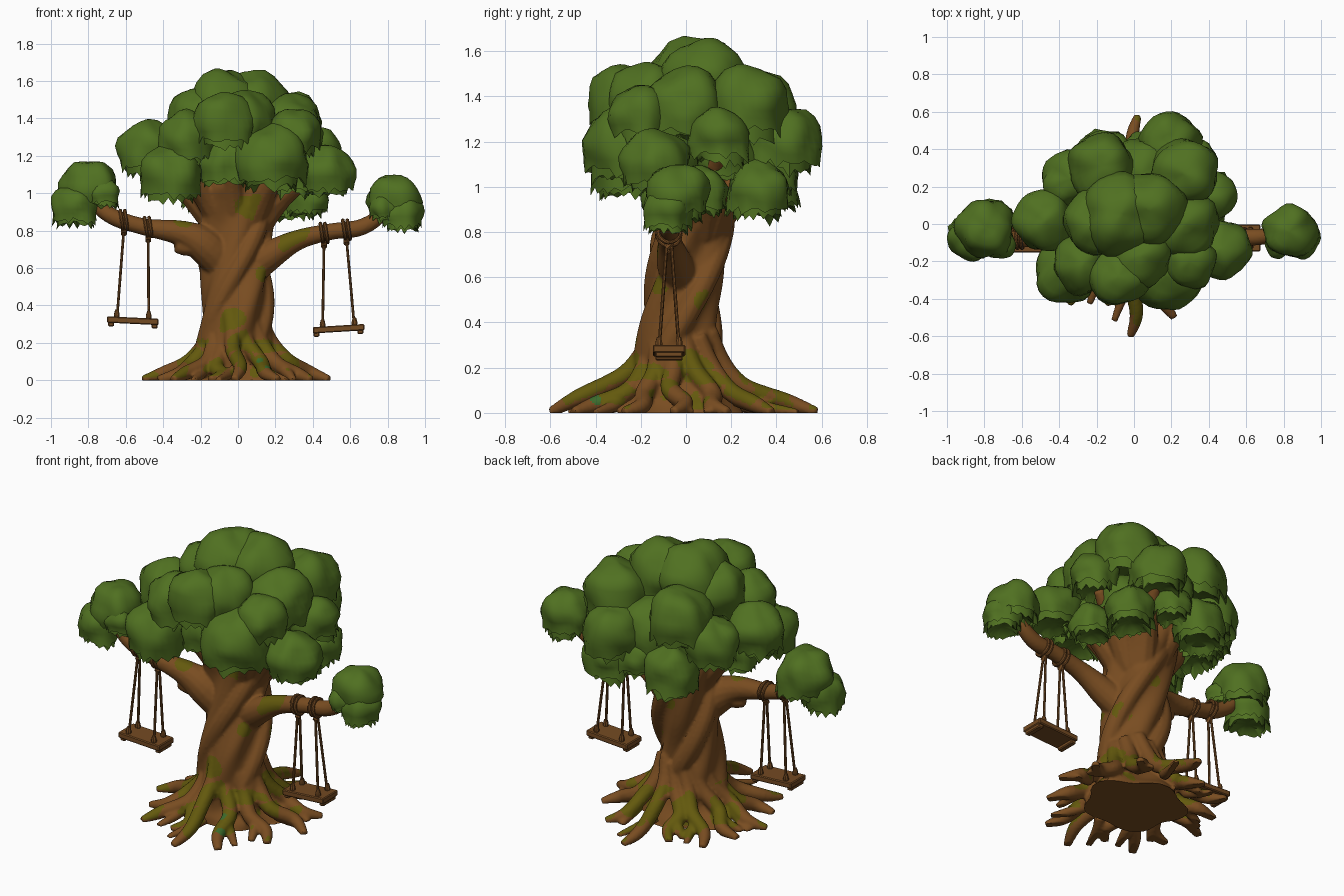
import bpy, bmesh, math, random
from math import sin, cos, pi, radians
from mathutils import Vector, noise

random.seed(4)
cube = bpy.data.objects.get("Cube")
if cube:
    bpy.data.objects.remove(cube)


def material(name, rgb):
    m = bpy.data.materials.new(name)
    m.use_nodes = True
    m.diffuse_color = (*rgb, 1)
    m.node_tree.nodes["Principled BSDF"].inputs["Base Color"].default_value = (*rgb, 1)
    return m


LEAF = material("leaf green", (0.08, 0.163, 0.015))
BARK = material("bark brown", (0.19, 0.073, 0.015))
MOSS = material("moss olive", (0.125, 0.1, 0.004))
SPROUT = material("sprout green", (0.045, 0.15, 0.025))
WOOD = material("swing wood", (0.175, 0.069, 0.016))


def finish(name, bm, mat, angle=40):
    bmesh.ops.recalc_face_normals(bm, faces=bm.faces)
    me = bpy.data.meshes.new(name)
    bm.to_mesh(me)
    bm.free()
    ob = bpy.data.objects.new(name, me)
    bpy.context.collection.objects.link(ob)
    me.materials.append(mat)
    bpy.ops.object.select_all(action="DESELECT")
    ob.select_set(True)
    bpy.context.view_layer.objects.active = ob
    if angle:
        bpy.ops.object.shade_smooth_by_angle(angle=radians(angle))
    return ob


def skin(bm, rings):
    """Bridge closed rings of points and cap both ends."""
    vs = [[bm.verts.new(p) for p in r] for r in rings]
    n = len(vs[0])
    for a, b in zip(vs, vs[1:]):
        for i in range(n):
            j = (i + 1) % n
            bm.faces.new((a[i], a[j], b[j], b[i]))
    bm.faces.new(vs[0][::-1])
    bm.faces.new(vs[-1])


def spline(pts, steps):
    """Catmull-Rom through points of any dimension."""
    p = [pts[0]] + list(pts) + [pts[-1]]
    out = []
    for k in range(1, len(p) - 2):
        for s in range(steps):
            t = s / steps
            out.append([0.5 * (2 * b + (c - a) * t + (2 * a - 5 * b + 4 * c - d) * t * t
                               + (3 * b - a - 3 * c + d) * t ** 3)
                        for a, b, c, d in zip(*p[k - 1:k + 3])])
    return out + [list(pts[-1])]


def tube(bm, pts, sides=10, steps=5):
    """Tapered tube; each point is x, y, z, radius."""
    path = spline(pts, steps)
    rings = []
    for i, q in enumerate(path):
        a, b = path[max(i - 1, 0)], path[min(i + 1, len(path) - 1)]
        d = (Vector(b[:3]) - Vector(a[:3])).normalized()
        u = d.cross(Vector((0.3, 1, 0.2))).normalized()
        v = d.cross(u)
        rings.append([Vector(q[:3]) + q[3] * (u * cos(2 * pi * k / sides) + v * sin(2 * pi * k / sides))
                      for k in range(sides)])
    skin(bm, rings)


# Trunk: twisted, ridged column (z, radius, centre y)
bm = bmesh.new()
column = [(-0.03, 0.26, -0.01), (0.03, 0.24, -0.02), (0.1, 0.2, -0.03), (0.25, 0.172, -0.04), (0.42, 0.157, -0.035),
          (0.6, 0.155, 0), (0.8, 0.16, 0.03), (0.95, 0.18, 0.04), (1.06, 0.19, 0.04), (1.2, 0.12, 0.04)]
rings = []
for z, r, cy in spline(column, 6):
    ring = []
    for k in range(60):
        t = 2 * pi * k / 60
        f = 1 + 0.09 * sin(5 * (t - 2.6 * z)) + 0.04 * sin(3 * (t - 2 * z) + 1)
        ring.append((1.12 * r * f * cos(t) - 0.012, cy + r * f * sin(t), z))
    rings.append(ring)
skin(bm, rings)

# Bark ropes winding round the trunk
for start in (195, 320, 80):
    pts = []
    for i in range(7):
        z, a = 0.22 + i * 0.12, radians(start + i * 25)
        pts.append((0.155 * cos(a) - 0.012, -0.055 + 0.1 * z + 0.135 * sin(a), z, 0.054))
    tube(bm, pts)

# Roots: angle, reach, lift
roots = [(-92, .585, .085), (-66, .53, .02), (-34, .47, .01), (-5, .49, .03), (25, .48, .01),
         (55, .48, .02), (88, .595, .04), (112, .45, .01), (134, .52, .02), (160, .48, .01),
         (184, .51, .02), (207, .48, .01), (230, .54, .02), (250, .44, 0)]
for deg, reach, lift in roots:
    bend = random.uniform(-7, 7)

    def at(da, r, z, w):
        a = radians(deg + da)
        return (r * cos(a), r * sin(a) - 0.015, z, w)
    tube(bm, [at(-24, .13, .32 + lift, .04), at(-8, .175, .18 + lift, .044), at(bend, .27, .075 + lift, .043),
              at(-bend, reach * .78, .028 + lift / 2, .038), at(0, reach, .003, .022)])
    side = random.choice((-1, 1))
    tube(bm, [at(0, .29, .06, .034), at(side * 6, .36, .028, .028), at(side * 10, reach * .88, 0, .018)])

# Two side branches that carry the swings
tube(bm, [(-.02, .0, .56, .1), (-.17, -.06, .715, .1), (-.3, -.08, .785, .07), (-.5, -.08, .82, .046),
          (-.66, -.08, .87, .045), (-.77, -.06, .95, .038), (-.84, -.05, 1.05, .02)], 14)
tube(bm, [(-.1, -.06, .66, .07), (-.22, -.08, .715, .06), (-.29, -.08, .715, .05), (-.335, -.09, .715, .034)])
tube(bm, [(.02, .0, .55, .09), (.16, -.05, .66, .08), (.32, -.07, .75, .055), (.5, -.07, .795, .045),
          (.65, -.07, .815, .045), (.76, -.06, .88, .038), (.83, -.06, .98, .02)], 14)

# Limbs rising into the crown
for x, y, z in [(.24, -.24, 1.15), (-.32, -.2, 1.1), (.42, -.1, 1.1), (-.44, 0, 1.2), (.18, .4, 1.14),
                (-.17, .33, 1.04), (.38, .15, 1.15), (.0, .05, 1.4), (.29, .3, .98), (-.05, -.22, 1.2)]:
    tube(bm, [(x * .2, .03 + y * .2, .8, .08), (x * .55, .02 + y * .5, .99, .07), (x, y, z, .03)])

# Fuse the wood into one skin, then flatten the foot
tree = finish("trunk_roots_and_branches", bm, BARK, 0)
mod = tree.modifiers.new("fuse", "REMESH")
mod.mode = "VOXEL"
mod.voxel_size = 0.01
smooth = tree.modifiers.new("soften", "SMOOTH")
smooth.iterations = 2
for name in ("fuse", "soften"):
    bpy.ops.object.modifier_apply(modifier=name)
me = tree.data
me.materials.clear()
for m in (BARK, MOSS, SPROUT):
    me.materials.append(m)
for v in me.vertices:
    v.co.z = max(v.co.z, 0)

# Moss: chosen spots with wandering edges, plus growth among the roots and two sprouts
spots = [(.07, -.15, .94, .08), (.13, -.12, .57, .045), (-.03, -.2, .31, .065), (.28, -.1, .78, .08),
         (.14, .08, .5, .06), (.2, .06, .2, .08), (.03, -.3, .2, .1), (.04, -.42, .1, .09),
         (.13, -.3, .08, .07), (-.3, -.1, .85, .05), (-.8, -.06, .98, .06), (-.2, .25, .12, .12),
         (0, .2, .7, .05), (-.25, -.12, .13, .07), (-.03, .32, .12, .09), (-.3, .08, .1, .08),
         (.18, .25, .12, .09), (.27, -.1, .1, .06)]
sprouts = [Vector((.11, -.32, .12)), Vector((.16, -.4, .05))]
for p in me.polygons:
    c = p.center
    n = noise.noise(c * 8 + Vector((3, 1, 7)))
    near = min((c - Vector(s[:3])).length / s[3] for s in spots)
    low = c.z < 0.22 and n + 0.2 * p.normal.z > 0.34
    if near + 0.7 * n < 1 or low:
        p.material_index = int(p.normal.z > -0.3 and c.z > 0.015)
    if min((c - s).length for s in sprouts) < 0.03:
        p.material_index = 2
bpy.ops.object.shade_smooth_by_angle(angle=radians(50))


def leaf_clump(name, x, y, z, r):
    """Lumpy dome with two ragged skirts and a closed underside."""
    n = 30
    seed = Vector((x, y, z)) * 9
    rings = []

    def ring(rad, h, jag=0.0):
        pts = []
        for k in range(n):
            t = 2 * pi * k / n
            d = Vector((rad * cos(t), rad * sin(t), h))
            d *= 1.02 + 0.2 * noise.noise(d * 1.5 + seed)
            if jag:
                wave = 0.14 * noise.noise(Vector((2 * cos(t), 2 * sin(t), h)) + seed)
                drop = jag * random.uniform(-0.1, 1) * (1 if k % 2 else 0.3) + wave
                d.z -= drop
                d.xy *= 1 + 0.3 * drop
            pts.append(Vector((x, y, z)) + r * d)
        rings.append(pts)
    for deg in (4, 18, 34, 50, 66, 82, 98, 110):
        ring(sin(radians(deg)), 0.93 * cos(radians(deg)))
    ring(0.9, -0.52, 0.28)
    ring(0.75, -0.34)
    ring(0.72, -0.7, 0.3)
    ring(0.5, -0.56)
    ring(0.08, -0.52)
    bm = bmesh.new()
    skin(bm, rings)
    finish(name, bm, LEAF, 45)


# Crown clumps, then the clumps at the branch ends
crown = [(-.07, .05, 1.46, .21), (.08, .08, 1.465, .195), (-.2, .0, 1.4, .17), (-.08, -.28, 1.38, .16),
         (.03, -.17, 1.39, .165), (.27, .0, 1.35, .185), (.27, .27, 1.36, .185), (-.17, .31, 1.34, .175),
         (.19, .43, 1.2, .165), (-.34, .24, 1.2, .15), (.41, .15, 1.22, .135), (.47, -.13, 1.11, .15),
         (.18, -.27, 1.18, .19), (-.27, -.21, 1.29, .16), (-.36, -.25, 1.1, .165), (-.48, .01, 1.23, .16),
         (.3, .32, .98, .14), (-.16, .36, 1.03, .15), (.37, .07, .98, .115), (.3, -.2, 1.32, .14),
         (-.38, .06, 1.1, .13), (.04, .27, 1.22, .18), (-.06, -.2, 1.16, .15), (.22, .16, 1.14, .15),
         (-.2, .1, 1.13, .16), (.3, -.08, 1.1, .13), (.05, .38, 1.07, .11)]
ends = [(-.79, -.02, 1.035, .155), (-.87, -.07, .93, .125), (-.72, -.1, 1.0, .085),
        (.83, -.04, .97, .14), (.88, -.08, .89, .11), (.78, -.1, .92, .08)]
for i, c in enumerate(crown):
    leaf_clump(f"crown_leaves_{i + 1}", *c)
for i, c in enumerate(ends):
    leaf_clump(f"branch_end_leaves_{i + 1}", *c)


def loop_tube(bm, centre, major, minor, tilt):
    """Rope loop round a branch that runs mostly along x."""
    pts = []
    for k in range(21):
        t = 2 * pi * k / 20
        pts.append((centre[0] + tilt * major * sin(t), centre[1] + major * cos(t), centre[2] + major * sin(t), minor))
    tube(bm, pts, 8, 1)


def swing(name, y, left, right, tops):
    """Plank from left to right (x, z), hung by paired ropes from the tops (x, z)."""
    a, b = Vector((left[0], y, left[1])), Vector((right[0], y, right[1]))
    mid, half = (a + b) / 2, (b - a) / 2
    bm = bmesh.new()
    slope = half.z / half.x

    def block(u, hx, hy, hz, dz):
        verts = bmesh.ops.create_cube(bm, size=2)["verts"]
        for v in verts:
            px = u * half.x + v.co.x * hx
            v.co = mid + Vector((px, v.co.y * hy, v.co.z * hz + dz + slope * px))
    block(0, half.x, .072, .017, 0)
    for u in (-.85, .85):
        block(u, .016, .06, .012, -.024)
    bmesh.ops.bevel(bm, geom=bm.edges[:], offset=0.005, segments=1, affect="EDGES")
    finish(name + "_seat", bm, WOOD, 30)
    bm = bmesh.new()
    for u, (tx, tz) in zip((-.62, .62), tops):
        foot = mid + half * u
        for off in (-.012, .012):
            loop_tube(bm, (tx + off, y, tz), .05, .01, -.15)
        tube(bm, [(tx, y - .012, tz - .075, .016), (tx, y + .012, tz - .05, .016)], 8, 1)
        for s in (-1, 1):
            fy = y + s * .045
            tube(bm, [(tx, y + s * .01, tz - .05, .0075), (foot.x, fy, foot.z, .0075)], 8, 1)
            tube(bm, [(foot.x, fy, foot.z + .012, .014), (foot.x, fy, foot.z + .03, .016),
                      (foot.x, fy, foot.z + .055, .009)], 8, 2)
    finish(name + "_ropes", bm, WOOD)


swing("right_swing", -.08, (-.7, .325), (-.425, .312), [(-.61, .857), (-.48, .82)])
swing("left_swing", -.075, (.4, .267), (.675, .284), [(.46, .788), (.58, .805)])
